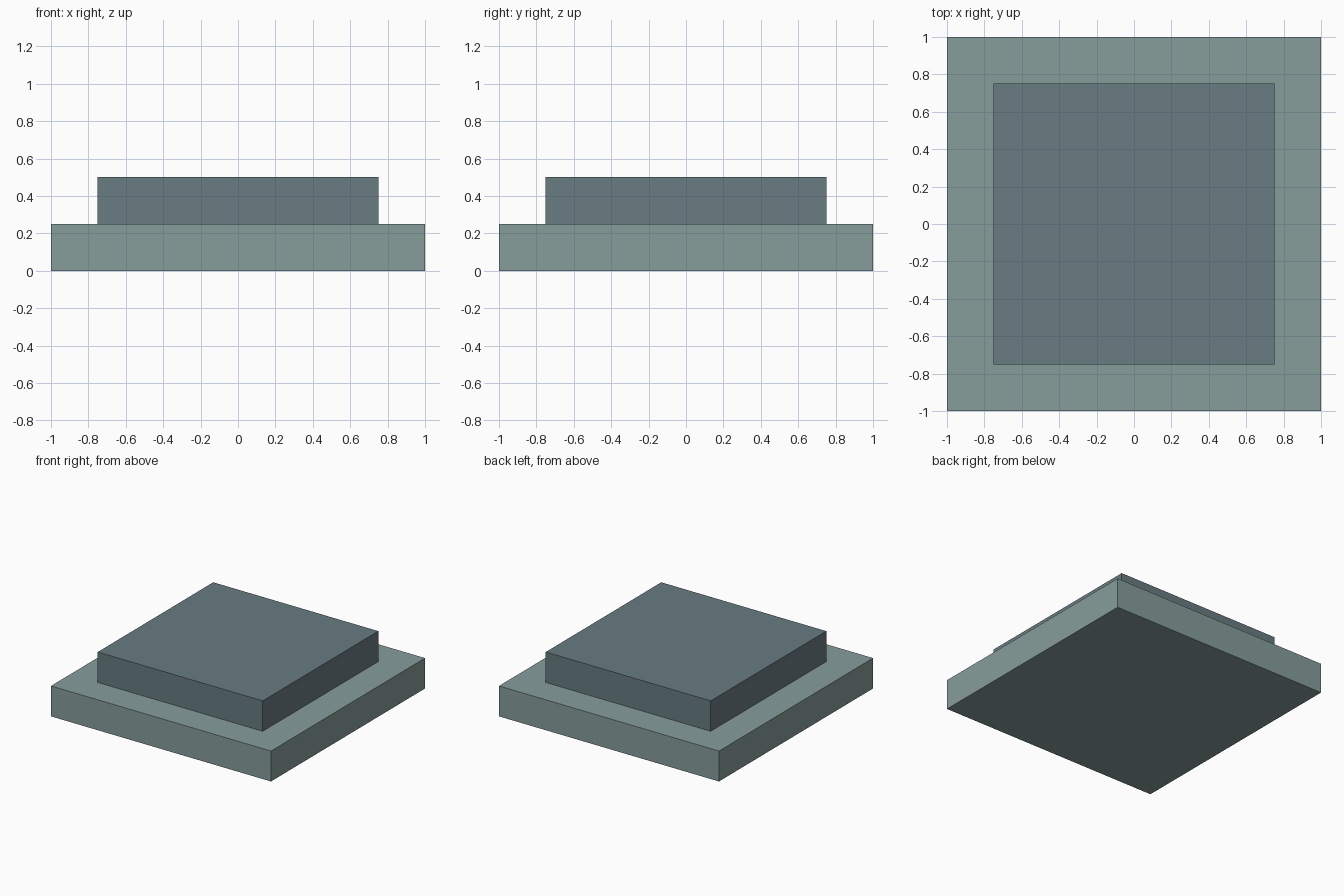
import bpy

if "Cube" in bpy.data.objects:
    bpy.data.objects.remove(bpy.data.objects["Cube"])


def slab(name, width, z_bottom, height, color):
    """Square slab centred on the z axis, resting at z_bottom."""
    bpy.ops.mesh.primitive_cube_add(size=1, location=(0, 0, z_bottom + height / 2))
    obj = bpy.context.object
    obj.name = name
    obj.scale = (width, width, height)
    bpy.ops.object.transform_apply(location=False, rotation=False, scale=True)
    mat = bpy.data.materials.new(name + "_material")
    mat.diffuse_color = (*color, 1)
    mat.use_nodes = True
    mat.node_tree.nodes["Principled BSDF"].inputs["Base Color"].default_value = mat.diffuse_color
    obj.data.materials.append(mat)
    return obj


# Wide lower step
slab("lower_step", 2.0, 0.0, 0.25, (0.24, 0.34, 0.33))

# Narrower upper step
slab("upper_step", 1.5, 0.25, 0.25, (0.14, 0.20, 0.22))
